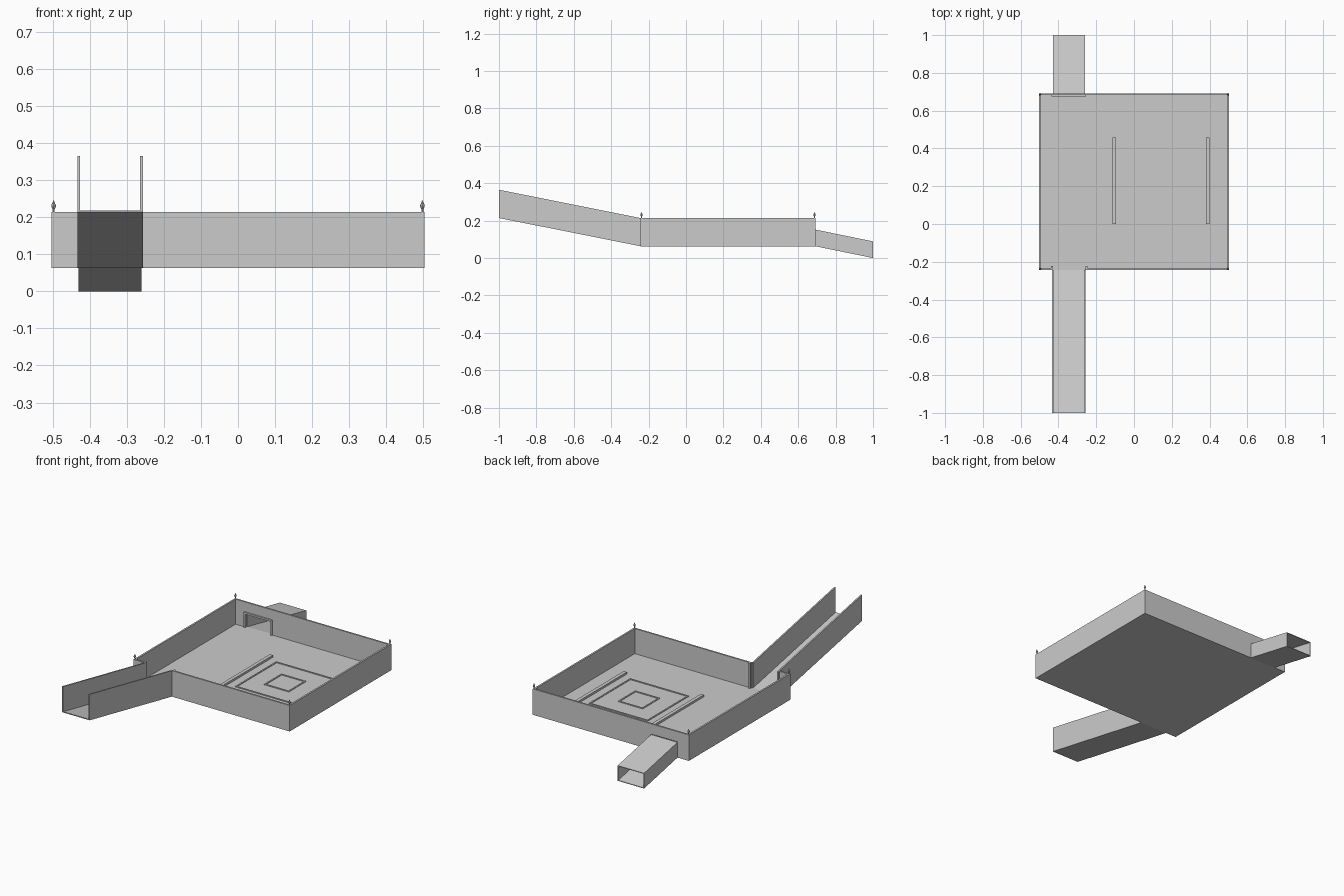
import bpy, bmesh, math

if "Cube" in bpy.data.objects:
    bpy.data.objects.remove(bpy.data.objects["Cube"])

def finish(name, bm):
    bmesh.ops.recalc_face_normals(bm, faces=bm.faces)
    me = bpy.data.meshes.new(name)
    bm.to_mesh(me)
    bm.free()
    ob = bpy.data.objects.new(name, me)
    bpy.context.collection.objects.link(ob)
    return ob

def prism(bm, yz, x0, x1):
    """Extrude a side profile (y, z) from x0 to x1."""
    a = [bm.verts.new((x0, y, z)) for y, z in yz]
    b = [bm.verts.new((x1, y, z)) for y, z in yz]
    bm.faces.new(a)
    bm.faces.new(b[::-1])
    n = len(yz)
    for i in range(n):
        j = (i + 1) % n
        bm.faces.new((a[i], b[i], b[j], a[j]))

def box(bm, x0, x1, y0, y1, z0, z1):
    prism(bm, [(y0, z0), (y1, z0), (y1, z1), (y0, z1)], x0, x1)

def sloped(bm, x0, x1, ya, za, yb, zb, h):
    """Bar following a slope from (ya, za) to (yb, zb), height h."""
    prism(bm, [(ya, za), (yb, zb), (yb, zb + h), (ya, za + h)], x0, x1)

X, YF, YB, Z0, Z1, T = 0.503, -0.243, 0.692, 0.063, 0.214, 0.01
PL, PR = -0.43, -0.26      # passage sides
FLOOR = Z0 + 0.005

# Tray floor
bm = bmesh.new()
box(bm, -X, X, YF, YB, Z0, FLOOR)
finish("tray_floor", bm)

# Tray walls, open at the ramp and at the chute
bm = bmesh.new()
for s in (-1, 1):
    xa, xb = sorted((s * X, s * (X - T)))
    box(bm, xa, xb, YF, YB, FLOOR, Z1)
for y0, y1 in ((YF, YF + T), (YB - T, YB)):
    box(bm, -X + T, PL, y0, y1, FLOOR, Z1)
    box(bm, PR, X - T, y0, y1, FLOOR, Z1)
box(bm, PL, PR, YB - T, YB, 0.154, Z1)
finish("tray_walls", bm)

# Entry ramp: open channel
bm = bmesh.new()
sloped(bm, PL, PR, -1, 0.214, YF, Z0, 0.005)
for x in (PL, PR):
    sloped(bm, x - 0.004, x + 0.004, -1, 0.214, YF, Z0, 0.151)
finish("entry_ramp", bm)

# Posts beside the ramp opening
bm = bmesh.new()
for x in (PL - 0.005, PR + 0.009):
    box(bm, x - 0.005, x + 0.005, YF + T, YF + 0.02, FLOOR, Z1)
finish("entry_posts", bm)

# Exit chute: closed tube
bm = bmesh.new()
for h in (0, 0.085):
    sloped(bm, PL, PR, YB, Z0, 1, 0, 0.004)if h == 0 else sloped(bm, PL, PR, YB, Z0 + h, 1, h, 0.004)
for x in (PL, PR - 0.004):
    sloped(bm, x, x + 0.004, YB, Z0, 1, 0, 0.089)
finish("exit_chute", bm)

# Door frame inside the chute opening
bm = bmesh.new()
for x in (PL - 0.006, PR - 0.004):
    box(bm, x, x + 0.01, 0.674, YB - T, FLOOR, 0.155)
box(bm, PL - 0.006, PR + 0.006, 0.674, YB - T, 0.147, 0.157)
finish("exit_frame", bm)

# Two raised rails on the floor
for name, x in (("left_rail", -0.105), ("right_rail", 0.391)):
    bm = bmesh.new()
    box(bm, x - 0.01, x + 0.01, 0.0, 0.457, FLOOR, FLOOR + 0.012)
    finish(name, bm)

# Square outlines between the rails
def square_frame(name, cx, cy, r, w, h):
    bm = bmesh.new()
    for s in (-1, 1):
        xa, xb = sorted((cx + s * r, cx + s * (r - w)))
        box(bm, xa, xb, cy - r, cy + r, FLOOR, FLOOR + h)
        ya, yb = sorted((cy + s * r, cy + s * (r - w)))
        box(bm, cx - r + w, cx + r - w, ya, yb, FLOOR, FLOOR + h)
    finish(name, bm)

square_frame("outer_square", 0.143, 0.229, 0.19, 0.008, 0.004)
square_frame("inner_square", 0.143, 0.229, 0.08, 0.008, 0.004)

# Turned finials on the four corners
profile = [(0.003, 0), (0.003, 0.008), (0.006, 0.015), (0.006, 0.019), (0.003, 0.026), (0.001, 0.031)]
for i, (x, y) in enumerate([(sx * (X - T / 2), y) for sx in (-1, 1) for y in (YF + T / 2, YB - T / 2)]):
    bm = bmesh.new()
    rings = [[bm.verts.new((x + r * math.cos(k * math.pi / 4), y + r * math.sin(k * math.pi / 4), Z1 + z))
              for k in range(8)] for r, z in profile]
    for a, b in zip(rings, rings[1:]):
        for k in range(8):
            j = (k + 1) % 8
            bm.faces.new((a[k], a[j], b[j], b[k]))
    bm.faces.new(rings[0][::-1])
    bm.faces.new(rings[-1])
    finish("corner_finial_%d" % (i + 1), bm)
